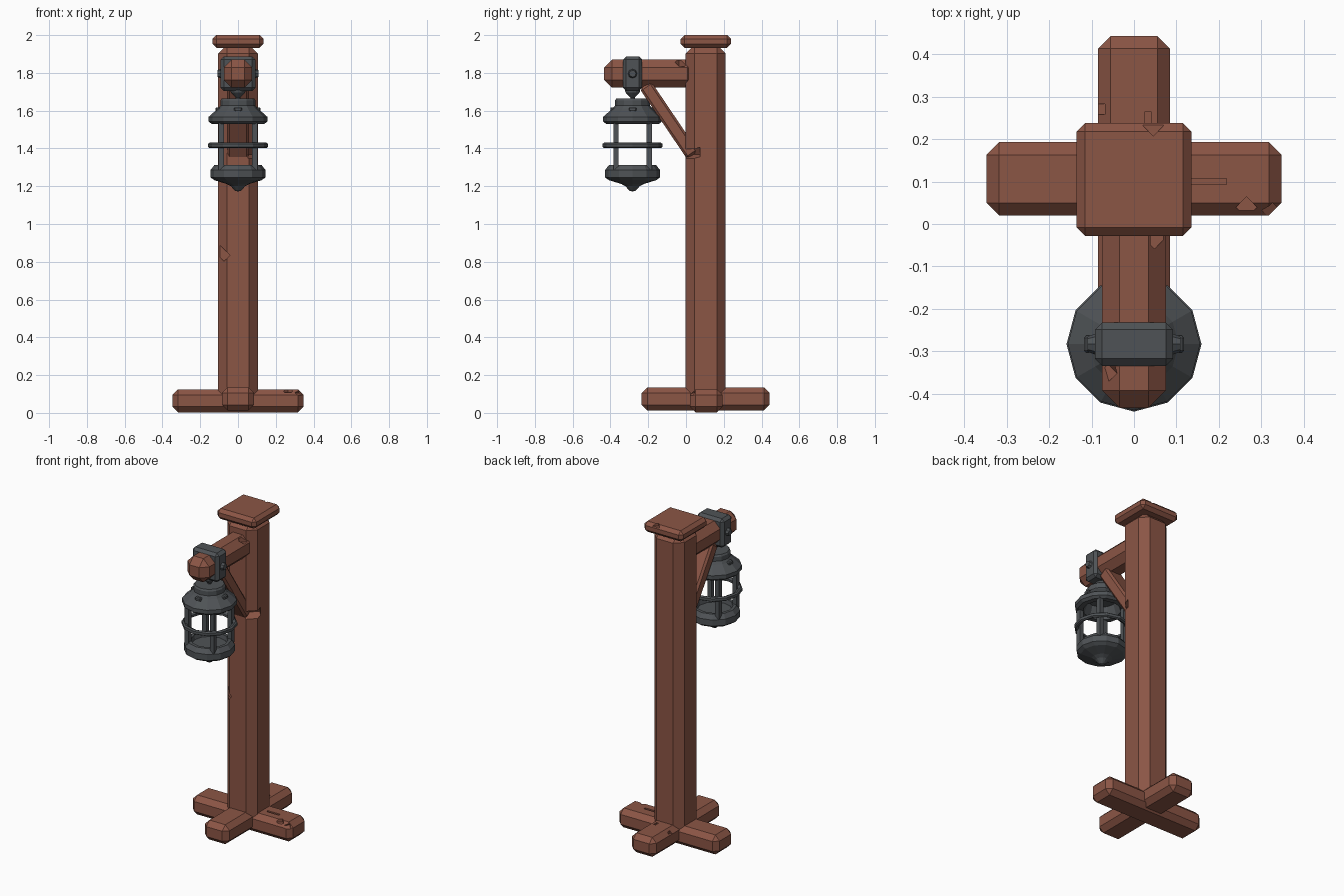
import bpy, bmesh, math
from mathutils import Matrix, Vector

old = bpy.data.objects.get("Cube")
if old:
    bpy.data.objects.remove(old, do_unlink=True)


def material(name, rgb, roughness):
    m = bpy.data.materials.new(name)
    m.use_nodes = True
    m.diffuse_color = (*rgb, 1)
    node = m.node_tree.nodes["Principled BSDF"]
    node.inputs["Base Color"].default_value = (*rgb, 1)
    node.inputs["Roughness"].default_value = roughness
    return m


WOOD = material("reddish wood", (0.26, 0.092, 0.06), 0.8)
IRON = material("dark iron", (0.078, 0.086, 0.093), 0.7)
AXIS_Y = -0.283   # lantern axis
SIDES = 12


def finish(name, bm, mat):
    bmesh.ops.recalc_face_normals(bm, faces=bm.faces)
    me = bpy.data.meshes.new(name)
    bm.to_mesh(me)
    bm.free()
    me.materials.append(mat)
    ob = bpy.data.objects.new(name, me)
    bpy.context.collection.objects.link(ob)
    return ob


def beam(name, low, high, bevel, mat, turn=None):
    """Chamfered box between two corners, optionally turned about its centre."""
    low, high = Vector(low), Vector(high)
    bm = bmesh.new()
    bmesh.ops.create_cube(bm, size=1)
    bmesh.ops.scale(bm, vec=high - low, verts=bm.verts)
    if bevel:
        bmesh.ops.bevel(bm, geom=bm.edges[:], offset=bevel, segments=1,
                        affect='EDGES', clamp_overlap=True)
    if turn:
        bmesh.ops.transform(bm, matrix=turn, verts=bm.verts)
    bmesh.ops.translate(bm, vec=(low + high) / 2, verts=bm.verts)
    return finish(name, bm, mat)


def lathe(name, profile, mat, closed=False):
    """Faceted revolve of (radius, height) points about the lantern axis."""
    bm = bmesh.new()
    rings = []
    for r, z in profile:
        count = SIDES if r > 0 else 1
        rings.append([bm.verts.new((r * math.cos(math.tau * i / SIDES),
                                    AXIS_Y + r * math.sin(math.tau * i / SIDES), z))
                      for i in range(count)])
    pairs = list(zip(rings, rings[1:]))
    if closed:
        pairs.append((rings[-1], rings[0]))
    for a, b in pairs:
        for i in range(SIDES):
            j = (i + 1) % SIDES
            quad = [a[i % len(a)], a[j % len(a)], b[j % len(b)], b[i % len(b)]]
            bm.faces.new(list(dict.fromkeys(quad)))
    return finish(name, bm, mat)


def chip(ob, centre, size, angles=(0, 0, 0)):
    """Cut a small box-shaped nick out of a timber."""
    turn = Matrix.Identity(4)
    for a, axis in zip(angles, 'XYZ'):
        turn = Matrix.Rotation(math.radians(a), 4, axis) @ turn
    c, half = Vector(centre), Vector(size) / 2
    cutter = beam("cutter", c - half, c + half, 0, WOOD, turn)
    cutter.hide_render = True
    mod = ob.modifiers.new("nick", 'BOOLEAN')
    mod.operation, mod.solver, mod.object = 'DIFFERENCE', 'EXACT', cutter
    graph = bpy.context.evaluated_depsgraph_get()
    graph.update()
    cut = bpy.data.meshes.new_from_object(ob.evaluated_get(graph))
    ob.modifiers.clear()
    if len(cut.polygons):
        ob.data = cut
    bpy.data.objects.remove(cutter, do_unlink=True)


# Crossed feet
foot_x = beam("foot_across", (-.348, .02, .003), (.348, .193, .125), .03, WOOD)
foot_y = beam("foot_lengthwise", (-.085, -.235, .013), (.085, .443, .135), .03, WOOD)
chip(foot_x, (.175, .1, .125), (.085, .014, .02))
chip(foot_x, (.265, .04, .122), (.035, .035, .03), (0, 0, 45))
chip(foot_x, (.325, .03, .11), (.03, .03, .03), (30, 0, 45))
chip(foot_y, (.033, .25, .135), (.014, .03, .02))
chip(foot_y, (-.078, .27, .12), (.02, .025, .03))

# Post and cap
post = beam("post", (-.105, -.002, .05), (.105, .21, 1.95), .047, WOOD)
chip(post, (-.09, .012, .85), (.09, .045, .045), (0, 45, 0))
chip(post, (.09, .025, 1.37), (.09, .09, .045), (25, 0, 45))
cap = beam("post_cap", (-.135, -.028, 1.933), (.135, .238, 2), .02, WOOD)
chip(cap, (.045, .232, 2), (.035, .035, .03), (0, 0, 45))

# Arm and diagonal brace
arm = beam("arm", (-.075, -.433, 1.722), (.075, .05, 1.87), .041, WOOD)
chip(arm, (-.055, -.345, 1.85), (.03, .03, .03), (0, 30, 45))
chip(arm, (.055, -.03, 1.85), (.05, .03, .03), (0, 0, 45))
start, end = Vector((0, -.215, 1.735)), Vector((0, .035, 1.365))
mid, length = (start + end) / 2, (end - start).length
half = Vector((.057, .036, length / 2))
slope = math.atan2(end.y - start.y, start.z - end.z)
beam("brace", mid - half, mid + half, .012, WOOD, Matrix.Rotation(slope, 4, 'X'))

# Strap around the arm with a bolt on either side
beam("arm_strap", (-.092, AXIS_Y - .051, 1.705), (.092, AXIS_Y + .051, 1.887), .017, IRON)
for side, label in ((1, "left"), (-1, "right")):
    bm = bmesh.new()
    bmesh.ops.create_cone(bm, cap_ends=True, segments=8, radius1=.027,
                          radius2=.018, depth=.024)
    bmesh.ops.rotate(bm, matrix=Matrix.Rotation(side * math.pi / 2, 3, 'Y'), verts=bm.verts)
    bmesh.ops.translate(bm, vec=(side * .097, AXIS_Y, 1.796), verts=bm.verts)
    finish(label + "_strap_bolt", bm, IRON)

# Hanger between strap and lantern
lathe("hanger", [(0, 1.715), (.04, 1.71), (.038, 1.697), (.012, 1.67), (.012, 1.65), (0, 1.65)], IRON)

# Lantern roof, hollow underneath
lathe("lantern_roof", [(0, 1.665), (.085, 1.665), (.092, 1.655), (.092, 1.628), (.105, 1.612),
                       (.156, 1.567), (.156, 1.543), (.14, 1.53), (.108, 1.53),
                       (.085, 1.6), (0, 1.61)], IRON)

# Small vents around the roof
for i in range(4):
    turn = Matrix.Rotation(i * math.pi / 2, 4, 'Z')
    c = turn @ Vector((0, -.106, 0)) + Vector((0, AXIS_Y, 1.607))
    half = Vector((.02, .012, .011))
    beam("roof_vent_%d" % (i + 1), c - half, c + half, .005, IRON, turn)

# Corner bars and guard ring
for x in (-.088, .088):
    for y in (-.088, .088):
        half = Vector((.014, .014, .13))
        c = Vector((x, AXIS_Y + y, 1.415))
        beam("lantern_bar", c - half, c + half, 0, IRON)
lathe("guard_ring", [(.134, 1.41), (.134, 1.424), (.15, 1.431), (.159, 1.424),
                     (.159, 1.408), (.15, 1.402)], IRON, closed=True)

# Lantern base with pointed finial
lathe("lantern_base", [(0, 1.285), (.1, 1.285), (.106, 1.312), (.125, 1.312), (.146, 1.285),
                       (.146, 1.247), (.125, 1.232), (.06, 1.212), (.038, 1.2),
                       (.016, 1.176), (0, 1.172)], IRON)
